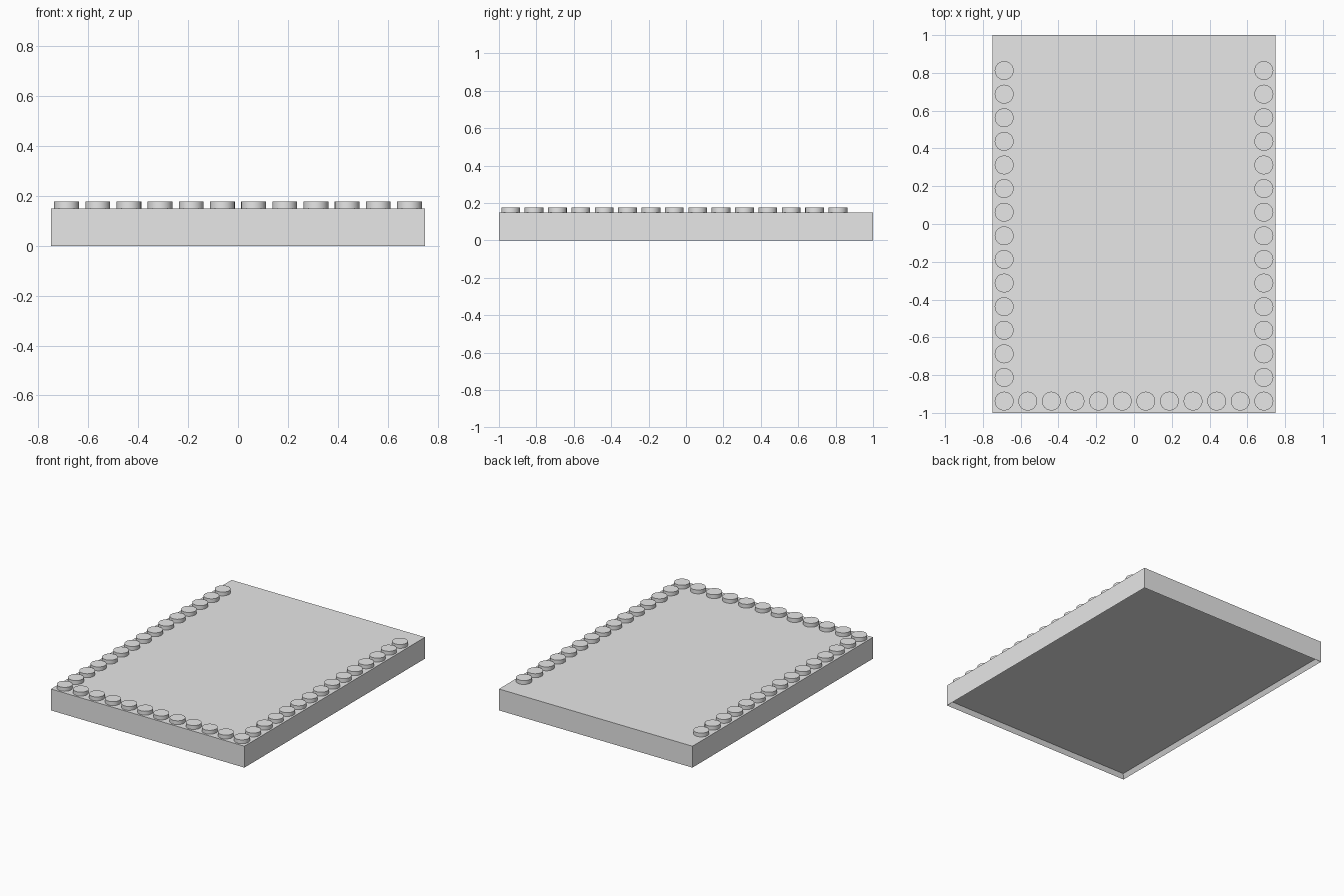
import bpy
import bmesh
from mathutils import Matrix

cube = bpy.data.objects.get("Cube")
if cube:
    bpy.data.objects.remove(cube, do_unlink=True)

PITCH = 0.125
NX, NY = 12, 16
HEIGHT, WALL, RECESS = 0.15, 0.025, 0.03
STUD_R, STUD_H = 0.05, 0.027

grey = bpy.data.materials.new("light_grey")
grey.use_nodes = True
grey.diffuse_color = (0.8, 0.8, 0.8, 1)
grey.node_tree.nodes["Principled BSDF"].inputs["Base Color"].default_value = (0.8, 0.8, 0.8, 1)


def make_object(name, bm):
    mesh = bpy.data.meshes.new(name)
    bm.to_mesh(mesh)
    bm.free()
    mesh.materials.append(grey)
    obj = bpy.data.objects.new(name, mesh)
    bpy.context.collection.objects.link(obj)
    return obj


# Slab with a shallow recess inset into its underside
bm = bmesh.new()
size = Matrix.Diagonal((NX * PITCH, NY * PITCH, HEIGHT, 1))
bmesh.ops.create_cube(bm, size=1, matrix=Matrix.Translation((0, 0, HEIGHT / 2)) @ size)
bm.normal_update()
bottom = min(bm.faces, key=lambda f: f.normal.z)
bmesh.ops.inset_region(bm, faces=[bottom], thickness=WALL)
for v in bottom.verts:
    v.co.z = RECESS
make_object("base_slab", bm)

# Round studs along the front edge and both sides, leaving the back row bare
bm = bmesh.new()
for i in range(NX):
    for j in range(NY - 1):
        if j == 0 or i in (0, NX - 1):
            x = (i - (NX - 1) / 2) * PITCH
            y = (j - (NY - 1) / 2) * PITCH
            bmesh.ops.create_cone(
                bm, cap_ends=True, segments=24, radius1=STUD_R, radius2=STUD_R,
                depth=STUD_H, matrix=Matrix.Translation((x, y, HEIGHT + STUD_H / 2)))
studs = make_object("edge_studs", bm)
bpy.ops.object.select_all(action="DESELECT")
studs.select_set(True)
bpy.context.view_layer.objects.active = studs
bpy.ops.object.shade_smooth_by_angle()
